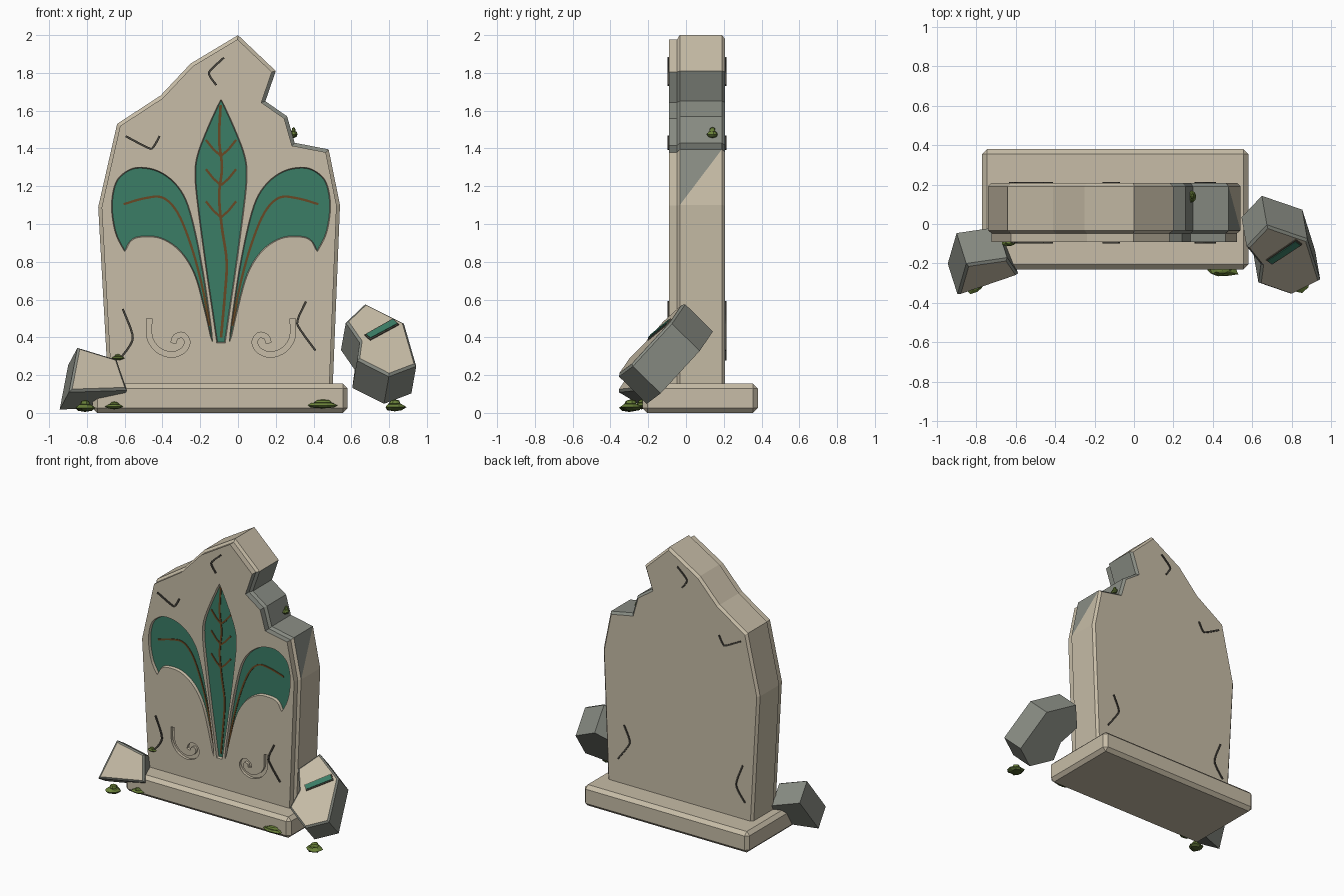
import bpy, bmesh, random
from mathutils import Vector

random.seed(4)
if "Cube" in bpy.data.objects:
    bpy.data.objects.remove(bpy.data.objects["Cube"])


def material(name, r, g, b):
    m = bpy.data.materials.new(name)
    m.use_nodes = True
    m.diffuse_color = (r, g, b, 1)
    m.node_tree.nodes["Principled BSDF"].inputs["Base Color"].default_value = (r, g, b, 1)
    return m


STONE = material("tan stone", .57, .505, .385)
BROKEN = material("grey broken stone", .25, .265, .23)
GROOVE = material("groove brown", .1, .09, .065)
TEAL = material("teal inlay", .043, .205, .133)
VEIN = material("brown vein", .14, .065, .018)
CRACK = material("dark crack", .065, .06, .048)
MOSS = material("moss green", .14, .215, .04)
DARK_MOSS = material("dark moss", .07, .105, .024)


def finish(name, bm, mats):
    mesh = bpy.data.meshes.new(name)
    bm.to_mesh(mesh)
    bm.free()
    for m in mats:
        mesh.materials.append(m)
    ob = bpy.data.objects.new(name, mesh)
    bpy.context.collection.objects.link(ob)


def solid(name, pts, offset, mats, edit=None):
    """Sweep a polygon by an offset into a closed solid."""
    bm = bmesh.new()
    front = [bm.verts.new(p) for p in pts]
    back = [bm.verts.new(Vector(p) + Vector(offset)) for p in pts]
    cap = bm.faces.new(front)
    bm.faces.new(back)
    for i in range(len(pts)):
        j = (i + 1) % len(pts)
        bm.faces.new((front[i], front[j], back[j], back[i]))
    bmesh.ops.recalc_face_normals(bm, faces=bm.faces[:])
    bm.normal_update()
    if edit:
        edit(bm, cap)
    finish(name, bm, mats)


def plate(name, outline, y, depth, mat):
    solid(name, [(x, y, z) for x, z in outline], (0, depth, 0), [mat])


def smooth(pts, n=5):
    """Catmull-Rom curve through the points."""
    p = [Vector(q) for q in pts]
    p = [p[0] * 2 - p[1]] + p + [p[-1] * 2 - p[-2]]
    out = []
    for a, b, c, d in zip(p, p[1:], p[2:], p[3:]):
        for k in range(n):
            t = k / n
            out.append((b * 2 + (c - a) * t + (a * 2 - b * 5 + c * 4 - d) * t**2
                        + (b * 3 - a - c * 3 + d) * t**3) / 2)
    return out + [p[-2]]


def ribbon(path, width):
    """Outline of a flat band that follows the path."""
    p = [Vector(q) for q in path]
    left, right = [], []
    for i, q in enumerate(p):
        d = (p[min(i + 1, len(p) - 1)] - p[max(i - 1, 0)]).normalized()
        side = Vector((-d.y, d.x)) * width / 2
        left.append(q + side)
        right.append(q - side)
    return left + right[::-1]


def shrink(poly, amount):
    """Move the sides of a polygon inward (outward if negative)."""
    p = [Vector(q) for q in poly]
    area = sum(a.cross(b) for a, b in zip(p, p[1:] + p[:1]))
    turn = 1 if area > 0 else -1
    out = []
    for a, b, c in zip(p[-1:] + p, p, p[1:] + p[:1]):
        u, v = (b - a).normalized(), (c - b).normalized()
        m, n = Vector((-u.y, u.x)), Vector((-v.y, v.x))
        out.append(b + (m + n) * turn * amount / max(1 + m.dot(n), .8))
    return out


AXIS = -.09  # centre line of the carving


def mirror(pts):
    return [(2 * AXIS - x, z) for x, z in pts]


# Outlines of the carved leaves and scrolls
leaf_half = smooth([(-.09, 1.655), (-.16, 1.5), (-.212, 1.36), (-.223, 1.25), (-.207, 1.08),
                    (-.163, .75), (-.135, .56), (-.108, .375)])
upper = smooth([(-.6, .86), (-.645, .955), (-.665, 1.087), (-.65, 1.2), (-.61, 1.26), (-.533, 1.295),
                (-.42, 1.275), (-.32, 1.195), (-.256, 1.06), (-.19, .755), (-.135, .375)])
lower = smooth([(-.135, .375), (-.173, .543), (-.227, .735), (-.306, .86), (-.41, .928),
                (-.517, .935), (-.57, .912), (-.6, .86)])
side_leaf = upper[:-1] + lower[:-1]
scroll = ribbon(smooth([(-.47, .5), (-.468, .4), (-.425, .335), (-.354, .308), (-.292, .33),
                        (-.268, .375), (-.292, .412), (-.33, .402), (-.342, .37)], 4), .028)
leaves = [leaf_half + mirror(leaf_half)[:0:-1], side_leaf, mirror(side_leaf)]

# Stone slab: chamfered rings from back to front, with grey broken sides
outline = [(-.685, .1), (-.74, 1.09), (-.64, 1.53), (-.41, 1.68), (-.25, 1.85), (0, 2), (.2, 1.81),
           (.145, 1.65), (.26, 1.57), (.3, 1.43), (.48, 1.395), (.54, 1.1), (.5, .1)]
FRONT, FLOOR = -.09, -.07
bm = bmesh.new()
rings = []
for inset, y in ((.016, .207), (0, .19), (0, -.033), (.018, -.047), (.018, FRONT)):
    rings.append([bm.verts.new((x, y, z)) for x, z in shrink(outline, inset)])
bm.faces.new(rings[0])
for level, (r, s) in enumerate(zip(rings, rings[1:])):
    for i, (x, z) in enumerate(outline):
        j = (i + 1) % len(outline)
        if (x, z) == (.48, 1.395) and level == 1:
            # Diagonal break below the shoulder
            bm.faces.new((r[i], s[i], s[j])).material_index = 1
            bm.faces.new((r[i], s[j], r[j]))
        else:
            bm.faces.new((r[i], r[j], s[j], s[i])).material_index = int(.1 < x < .4 and z > 1.4)

# Sunken leaves and scrolls in the front face
rim = [bm.edges.get((a, b)) for a, b in zip(rings[-1], rings[-1][1:] + rings[-1][:1])]
for shape, slope, floor_mat in [(s, .005, 2) for s in leaves] + [(scroll, 0, 0), (mirror(scroll), 0, 0)]:
    edge = [bm.verts.new((x, FRONT, z)) for x, z in shrink(shape, -slope)]
    floor = [bm.verts.new((x, FLOOR, z)) for x, z in shape]
    bm.faces.new(floor).material_index = floor_mat
    for i in range(len(edge)):
        j = (i + 1) % len(edge)
        bm.faces.new((edge[i], edge[j], floor[j], floor[i]))
        rim.append(bm.edges.get((edge[i], edge[j])))
bmesh.ops.triangle_fill(bm, use_beauty=True, edges=rim, normal=(0, -1, 0))
bmesh.ops.recalc_face_normals(bm, faces=bm.faces[:])
finish("slab", bm, [STONE, BROKEN, TEAL])

# Leaf veins
VEIN_Y = FLOOR - .004
stem = smooth([(-.092, 1.63), (-.1, 1.45), (-.085, 1.3), (-.1, 1.15), (-.085, .98),
               (-.06, .8), (-.07, .62), (-.09, .4)])
branch = smooth([(-.605, 1.105), (-.5, 1.135), (-.4, 1.14), (-.32, 1.06), (-.25, .89),
                 (-.192, .68), (-.15, .46)])
plate("centre_vein", ribbon(stem, .014), VEIN_Y, .006, VEIN)
for p in (branch, mirror(branch)):
    plate("side_vein", ribbon(p, .012), VEIN_Y, .006, VEIN)
for z in (1.36, 1.205, 1.035):
    twig = [(AXIS, z), (AXIS - .04, z + .035), (AXIS - .08, z + .085)]
    for p in (twig, mirror(twig)):
        plate("small_vein", ribbon(p, .012), VEIN_Y, .006, VEIN)

# Cracks on both faces
cracks = [[(-.075, 1.88), (-.145, 1.815), (-.15, 1.785), (-.115, 1.735)],
          [(-.595, 1.465), (-.48, 1.405), (-.45, 1.405), (-.415, 1.465)],
          [(-.61, .55), (-.56, .42), (-.57, .36), (-.63, .28)],
          [(.36, .59), (.315, .49), (.33, .44), (.41, .33)]]
for c in cracks:
    band = ribbon(smooth(c, 3), .011)
    plate("front_crack", band, -.098, .009, CRACK)
    plate("back_crack", band, .205, .009, CRACK)


# Plinth
def chamfer(bm, cap):
    bmesh.ops.bevel(bm, geom=bm.edges[:], offset=.025, segments=1, affect='EDGES')


solid("plinth", [(-.77, -.23, 0), (.58, -.23, 0), (.58, .38, 0), (-.77, .38, 0)],
      (0, 0, .155), [STONE], chamfer)


# Fallen chunks: dressed face in tan, broken sides in grey
def shape_chunk(bm, cap):
    n = cap.normal.copy()
    bmesh.ops.bevel(bm, geom=cap.edges[:], offset=.012, segments=1, affect='EDGES')
    bm.normal_update()
    for f in bm.faces:
        f.material_index = int(f.normal.dot(n) < .96)


def on_chunk(x, z, lift=0):
    return (x, -.02 + (z - .575) * .96 + (x - .675) * .14 - lift, z + lift)


solid("right_chunk", [(-.847, -.21, .35), (-.64, -.18, .287), (-.585, -.26, .125), (-.892, -.365, .115)],
      (-.052, .164, -.097), [STONE, BROKEN], shape_chunk)
chunk = [(.675, .583), (.88, .48), (.945, .255), (.8, .2), (.632, .285), (.645, .38), (.572, .485)]
solid("left_chunk", [on_chunk(x, z) for x, z in chunk], (-.027, .155, -.152),
      [STONE, BROKEN], shape_chunk)

# Inlay strip on the larger chunk
strip = [Vector(q) for q in ((.67, .41), (.82, .495), (.852, .465), (.7, .383))]
solid("strip_rim", [on_chunk(x, z, .005) for x, z in strip], (0, .006, -.006), [GROOVE])
solid("strip_inlay", [on_chunk(x, z, .008) for x, z in shrink(strip, .006)], (0, .006, -.006), [TEAL])


# Moss tufts: a ragged skirt with a small dome
def moss(x, y, z, rx, ry, h):
    bm = bmesh.new()
    for scale, rise in ((1, 0), (.55, h * .5)):
        made = bmesh.ops.create_uvsphere(bm, u_segments=9, v_segments=4, radius=1)["verts"]
        for v in made:
            r = scale * random.uniform(.8, 1.1)
            v.co = (x + v.co.x * rx * r, y + v.co.y * ry * r, z + rise + v.co.z * h * .55)
    bm.normal_update()
    for f in bm.faces:
        f.material_index = int(f.normal.z < -.2)
    finish("moss", bm, [MOSS, DARK_MOSS])


moss(-.81, -.3, .027, .052, .055, .04)
moss(-.655, -.235, .033, .046, .03, .026)
moss(.45, -.235, .04, .085, .037, .03)
moss(.83, -.29, .03, .06, .06, .04)
moss(-.635, -.095, .29, .035, .018, .02)
moss(.295, .14, 1.475, .02, .03, .036)
